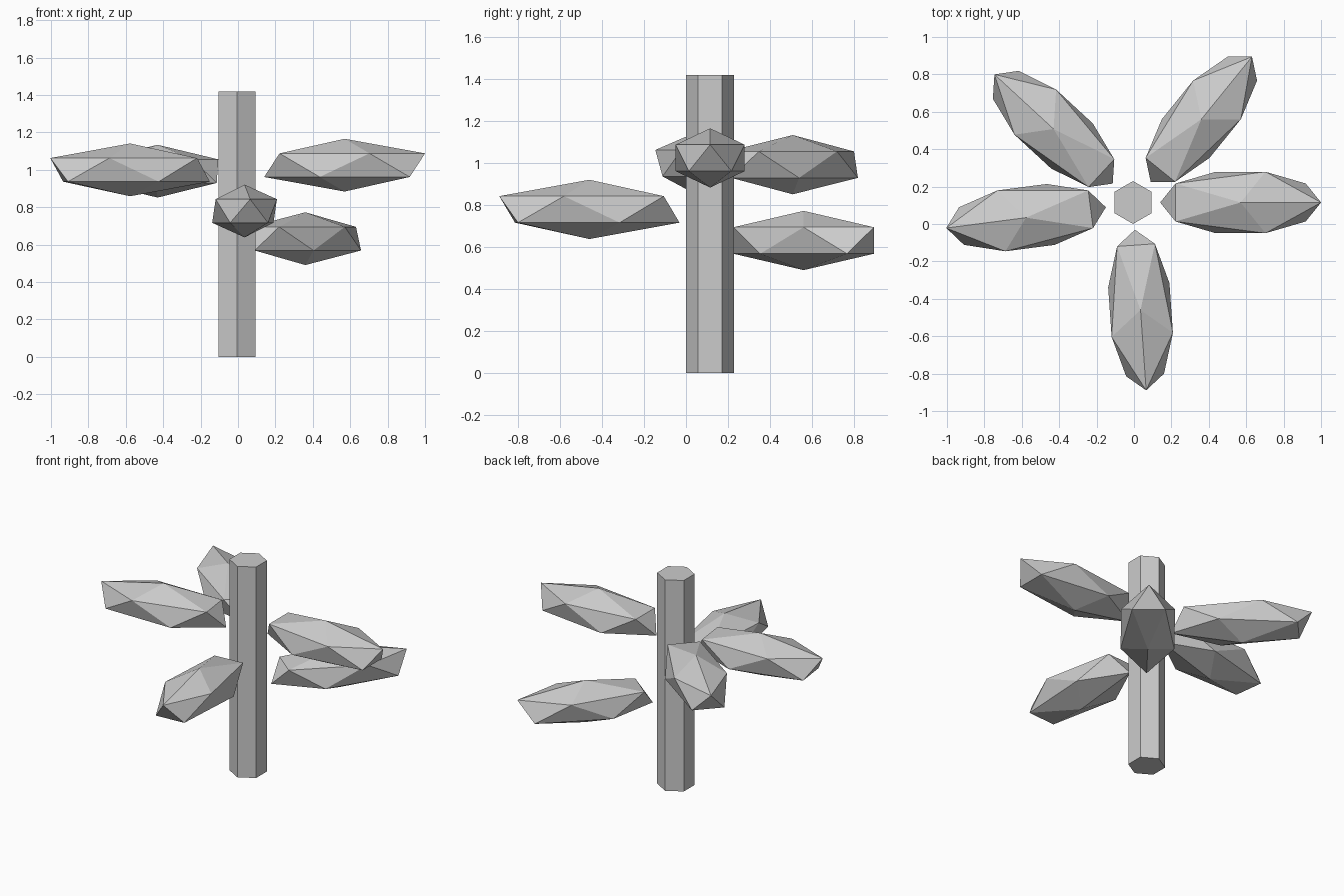
import bpy
from math import radians

if "Cube" in bpy.data.objects:
    bpy.data.objects.remove(bpy.data.objects["Cube"])

# Trunk: six-sided post with corners pointing front and back
bpy.ops.mesh.primitive_cylinder_add(vertices=6, radius=0.1145, depth=1.42,
                                    location=(-0.005, 0.115, 0.71))
bpy.context.object.name = "trunk"

# Leaf clumps: stretched icosahedra radiating around the trunk
# (name, x, y, z, heading in degrees)
leaves = [
    ("right_leaf", 0.57, 0.115, 1.025, 0),
    ("back_right_leaf", 0.36, 0.56, 0.632, 51),
    ("back_left_leaf", -0.43, 0.508, 0.993, 137.3),
    ("left_leaf", -0.577, 0.034, 1.0, 187.4),
    ("front_leaf", 0.035, -0.46, 0.78, 274),
]
for name, x, y, z, heading in leaves:
    bpy.ops.mesh.primitive_ico_sphere_add(subdivisions=1, radius=1, location=(x, y, z),
                                          rotation=(0, 0, radians(heading)))
    leaf = bpy.context.object
    leaf.name = name
    leaf.scale = (0.481, 0.193, 0.141)
